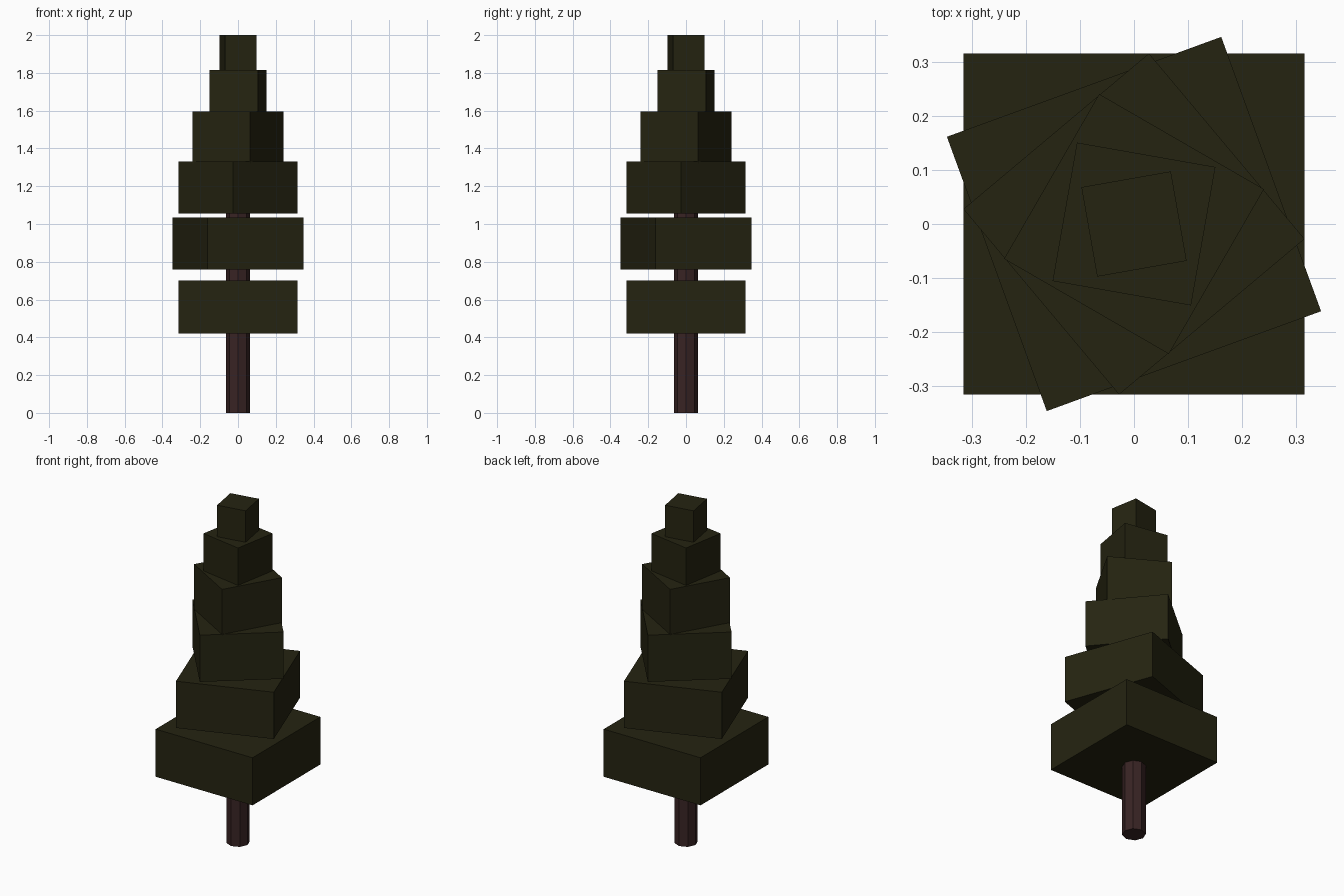
import bpy
import math

if "Cube" in bpy.data.objects:
    bpy.data.objects.remove(bpy.data.objects["Cube"])


def make_material(name, rgb):
    mat = bpy.data.materials.new(name)
    mat.diffuse_color = (*rgb, 1.0)
    mat.use_nodes = True
    mat.node_tree.nodes["Principled BSDF"].inputs["Base Color"].default_value = mat.diffuse_color
    return mat


bark = make_material("dark_brown_bark", (0.040, 0.017, 0.017))
needles = make_material("dark_olive_needles", (0.0185, 0.0175, 0.0055))

# Trunk: eight-sided post running up inside the foliage
TRUNK_TOP = 1.40
bpy.ops.mesh.primitive_cylinder_add(vertices=8, radius=0.063, depth=TRUNK_TOP,
                                    location=(0, 0, TRUNK_TOP / 2))
trunk = bpy.context.object
trunk.name = "trunk"
trunk.data.materials.append(bark)

# Foliage: square blocks, each turned 20 degrees from the one below
# (half width, bottom, top)
tiers = [
    (0.315, 0.42, 0.70),
    (0.270, 0.76, 1.035),
    (0.224, 1.055, 1.33),
    (0.176, 1.32, 1.595),
    (0.130, 1.585, 1.815),
    (0.084, 1.805, 2.00),
]
for i, (half, bottom, top) in enumerate(tiers):
    bpy.ops.mesh.primitive_cube_add(size=1, location=(0, 0, (bottom + top) / 2),
                                    rotation=(0, 0, math.radians(20 * i)))
    tier = bpy.context.object
    tier.name = f"foliage_tier_{i + 1}"
    tier.scale = (2 * half, 2 * half, top - bottom)
    tier.data.materials.append(needles)
